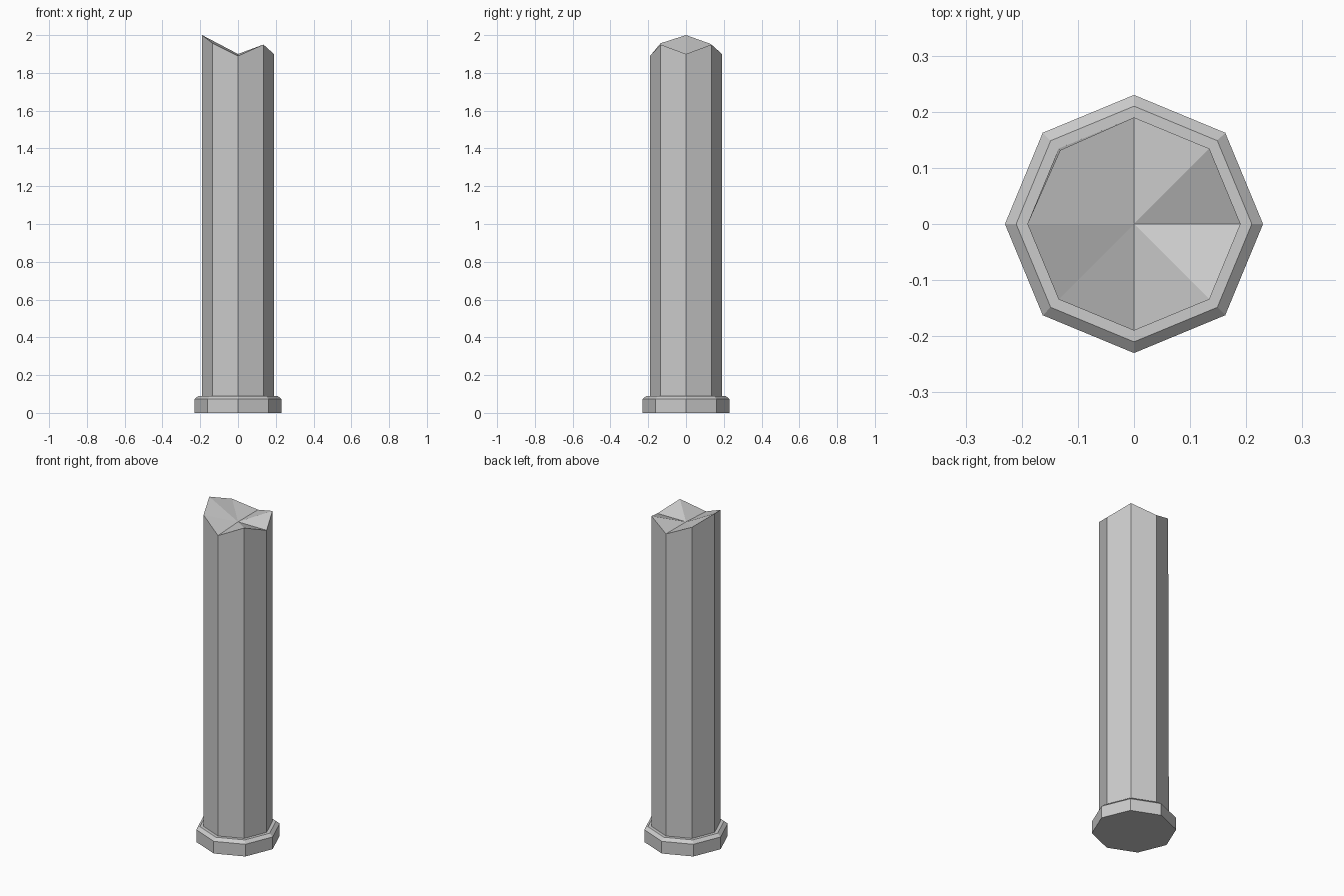
import bpy, bmesh
from math import cos, sin, pi

if "Cube" in bpy.data.objects:
    bpy.data.objects.remove(bpy.data.objects["Cube"])


def ring(bm, radii, heights):
    """Octagonal ring of vertices, with a corner on +x."""
    return [bm.verts.new((r * cos(i * pi / 4), r * sin(i * pi / 4), z))
            for i, (r, z) in enumerate(zip(radii, heights))]


def bridge(bm, low, high):
    for i in range(8):
        j = (i + 1) % 8
        bm.faces.new((low[i], low[j], high[j], high[i]))


def finish(bm, name):
    bmesh.ops.recalc_face_normals(bm, faces=bm.faces)
    mesh = bpy.data.meshes.new(name)
    bm.to_mesh(mesh)
    bm.free()
    bpy.context.collection.objects.link(bpy.data.objects.new(name, mesh))


# Octagonal foot with a chamfered upper rim
bm = bmesh.new()
rings = [ring(bm, [r] * 8, [z] * 8) for r, z in ((0.23, 0), (0.23, 0.073), (0.21, 0.09))]
for low, high in zip(rings, rings[1:]):
    bridge(bm, low, high)
bm.faces.new(rings[0])
bm.faces.new(rings[-1])
finish(bm, "column_foot")

# Octagonal shaft ending in a jagged broken top with a sunken centre
top_radii = [0.19, 0.19, 0.19, 0.186, 0.19, 0.19, 0.19, 0.19]
top_heights = [1.90, 1.95, 1.90, 1.953, 2.0, 1.957, 1.89, 1.95]
bm = bmesh.new()
bottom = ring(bm, [0.19] * 8, [0.09] * 8)
top = ring(bm, top_radii, top_heights)
bridge(bm, bottom, top)
bm.faces.new(bottom)
centre = bm.verts.new((0, 0, 1.90))
for i in range(8):
    bm.faces.new((top[i], top[(i + 1) % 8], centre))
finish(bm, "broken_shaft")
